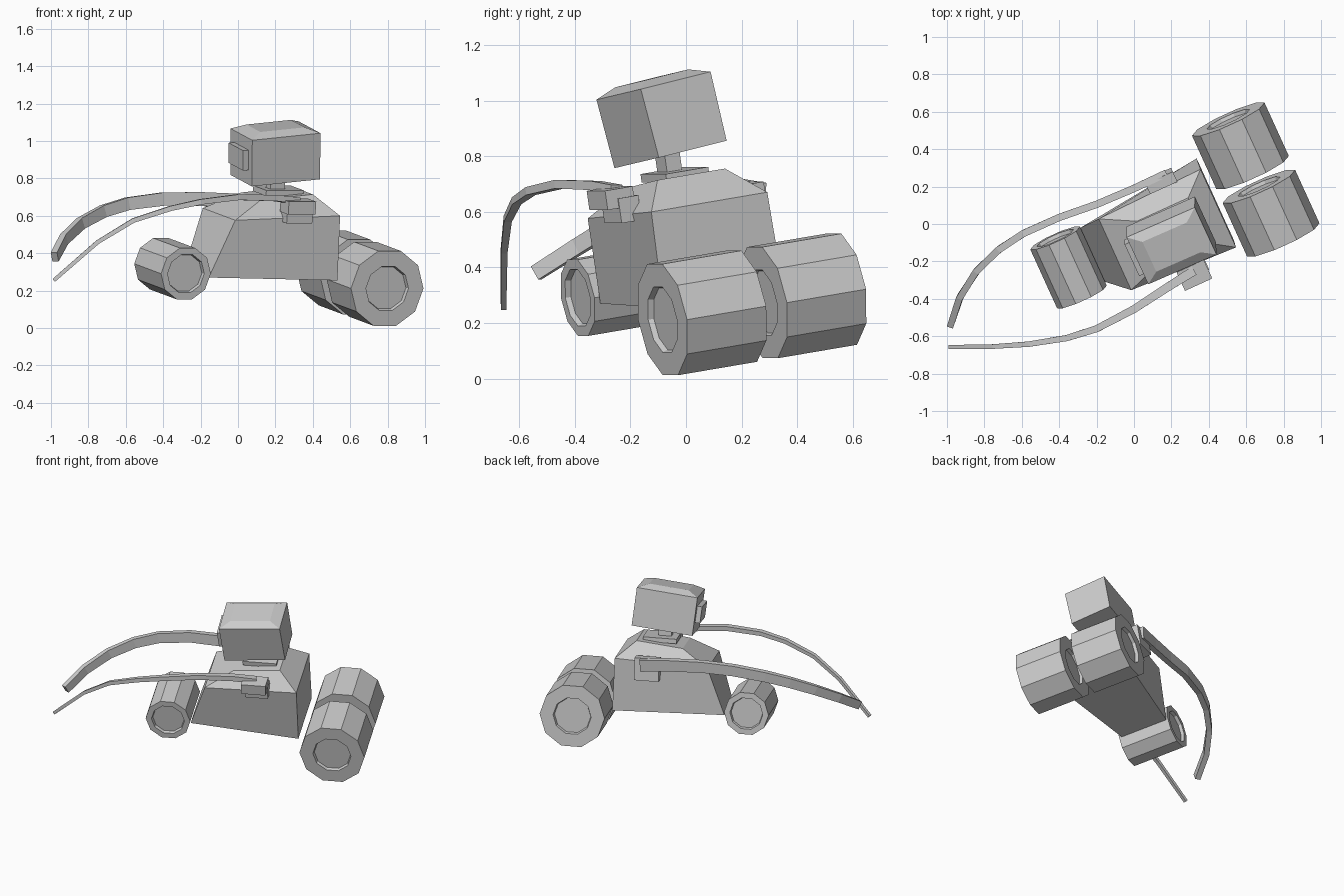
import bpy, bmesh
from math import radians, cos, sin, pi
from mathutils import Vector, Matrix

if "Cube" in bpy.data.objects:
    bpy.data.objects.remove(bpy.data.objects["Cube"])

# Whole vehicle is yawed and leaning; parts are laid out in this tilted frame
# (local x = rearward, y = sideways, z = up)
FRAME = Matrix.Rotation(radians(24.5), 4, 'Z') @ Matrix.Rotation(radians(8.8), 4, 'X')
MID = -0.012


def loft(name, rings, matrix):
    """Skin a list of equal-length point rings and cap both ends."""
    bm = bmesh.new()
    loops = [[bm.verts.new(p) for p in ring] for ring in rings]
    n = len(loops[0])
    for a, b in zip(loops, loops[1:]):
        for i in range(n):
            j = (i + 1) % n
            bm.faces.new((a[i], a[j], b[j], b[i]))
    bm.faces.new(loops[0][::-1])
    bm.faces.new(loops[-1])
    bmesh.ops.recalc_face_normals(bm, faces=bm.faces)
    mesh = bpy.data.meshes.new(name)
    bm.to_mesh(mesh)
    bm.free()
    ob = bpy.data.objects.new(name, mesh)
    bpy.context.collection.objects.link(ob)
    ob.matrix_world = matrix
    return ob


def at(x, y, z):
    return FRAME @ Matrix.Translation((x, y, z))


def section(x0, x1, h0, h1, z0, z1):
    """Trapezoid section: front x0 with half width h0, rear x1 with h1."""
    return [(x0, -h0, z0), (x1, -h1, z1), (x1, h1, z1), (x0, h0, z0)]


def block(name, size, matrix):
    x, y, z = (s / 2 for s in size)
    return loft(name, [section(-x, x, y, y, -z, -z), section(-x, x, y, y, z, z)], matrix)


def wheel(name, centre, r, hole, length):
    """Ten-sided drum with a shallow recess at both ends."""
    h = length / 2
    profile = [(hole * .95, -h + .02), (hole, -h), (r, -h), (r, h), (hole, h), (hole * .95, h - .02)]
    rings = [[(q * cos(2 * pi * i / 10), y, q * sin(2 * pi * i / 10)) for i in range(10)]
             for q, y in profile]
    return loft(name, rings, at(*centre))


def arm(name, path, start, end):
    """Tapered rectangular strip; start/end are (width, height)."""
    pts = [Vector(p) for p in path]
    rings = []
    for i, p in enumerate(pts):
        t = (pts[min(i + 1, len(pts) - 1)] - pts[max(i - 1, 0)]).normalized()
        side = t.cross(Vector((0, 0, 1))).normalized()
        up = side.cross(t)
        f = i / (len(pts) - 1)
        w, h = (Vector(start).lerp(Vector(end), f) / 2)
        rings.append([p + side * a * w + up * b * h
                      for a, b in ((-1, -1), (1, -1), (1, 1), (-1, 1))])
    return loft(name, rings, Matrix())


# Wheels: one front roller, two wide rear wheels
wheel("front_wheel", (-.415, MID - .005, .324), .146, .108, .35)
for side, label in ((-1, "right"), (1, "left")):
    wheel("rear_wheel_" + label, (.691, MID + side * .2, .272), .213, .125, .317)

# Body: wedge hull with chamfered shoulders
loft("body", [
    section(-.27, .45, .16, .24, .30, .297),
    section(-.16, .445, .212, .232, .618, .645),
    section(.02, .322, .13, .135, .715, .746),
], at(0, MID, 0))
block("deck_plate", (.22, .17, .03), at(.18, MID, .745))

# Neck and head
block("neck", (.085, .06, .14), at(.157, -.02, .79))
HEAD = at(.145, -.018, .957) @ Matrix.Rotation(radians(-5.5), 4, 'Y') @ Matrix.Rotation(radians(4), 4, 'X')
loft("head", [
    section(-.2, .2, .138, .138, -.14, -.14),
    section(-.2, .2, .142, .142, .115, .115),
    section(-.13, .13, .09, .09, .142, .142),
], HEAD)
block("eye_panel", (.04, .19, .11), HEAD @ Matrix.Translation((-.212, 0, -.005)))

# Shoulder blocks
block("shoulder_right", (.16, .11, .07), at(.18, -.275, .70))
block("shoulder_base_right", (.15, .08, .09), at(.19, -.245, .655))
block("shoulder_left", (.16, .06, .15), at(.225, .245, .60))

# Arms sweeping forward and down (world coordinates)
arm("arm_right", [(.32, -.25, .68), (.2, -.325, .695), (0, -.455, .70), (-.2, -.56, .675),
                  (-.36, -.61, .64), (-.56, -.642, .575), (-.75, -.655, .46), (-.985, -.657, .255)],
    (.05, .035), (.02, .02))
arm("arm_left", [(.17, .27, .665), (0, .19, .68), (-.2, .105, .69), (-.4, .035, .69),
                 (-.59, -.05, .665), (-.72, -.135, .625), (-.84, -.25, .56), (-.93, -.39, .475),
                 (-.98, -.54, .38)],
    (.04, .08), (.035, .055))
